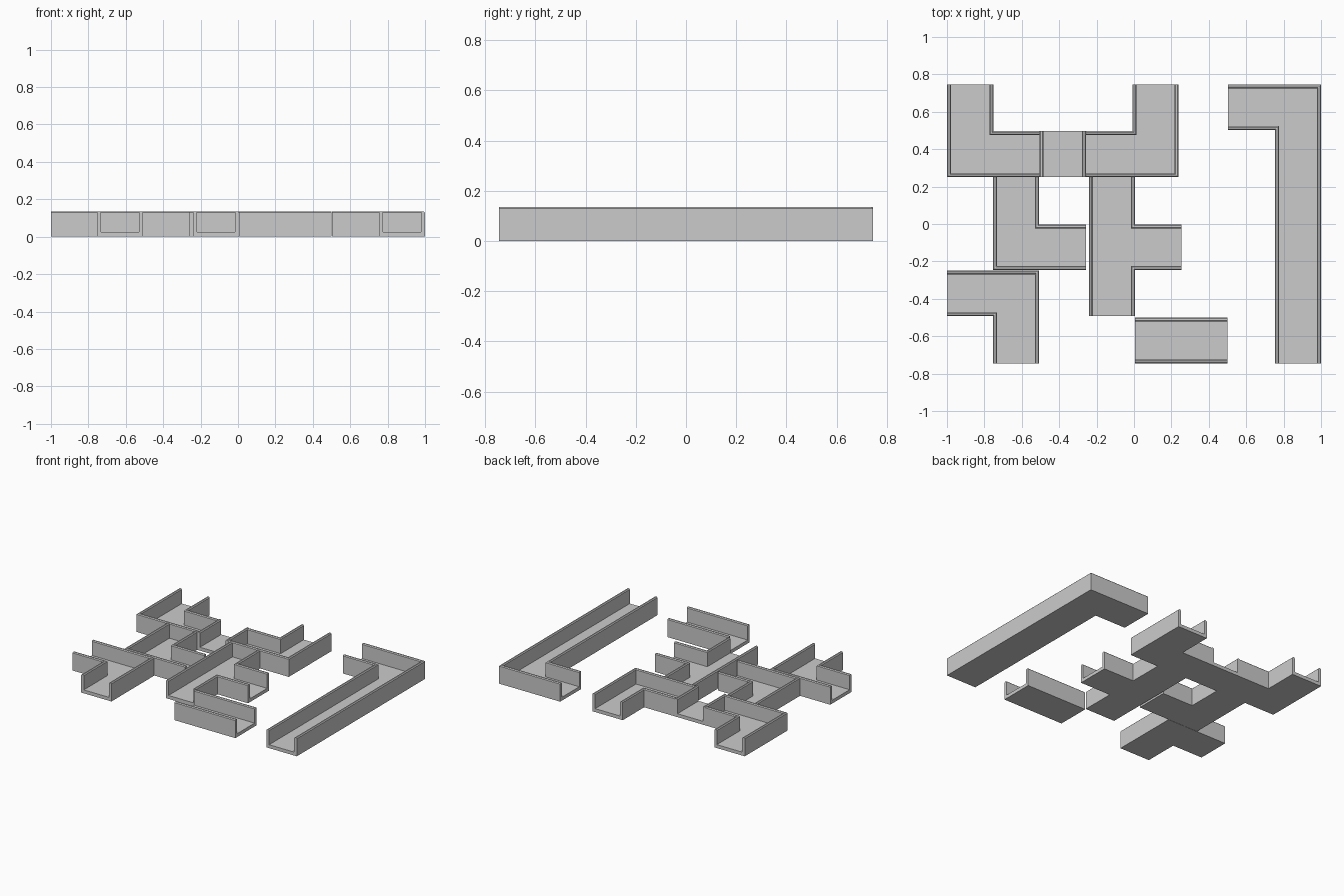
import bpy, bmesh
from mathutils import Vector

if "Cube" in bpy.data.objects:
    bpy.data.objects.remove(bpy.data.objects["Cube"])

FLOOR, TOP, WALL, CH = 0.025, 0.135, 0.021, 0.006
# wall cross-section: (distance inward from outline, height), chamfered top
PROFILE = [(0, FLOOR), (0, TOP - CH), (CH, TOP), (WALL - CH, TOP),
           (WALL, TOP - CH), (WALL, FLOOR)]


def inward(a, b):
    d = (b - a).normalized()
    return Vector((-d.y, d.x))


def channel(name, runs):
    """Trench piece: runs are the walled stretches of a counter-clockwise
    outline; the gaps between runs are open ends."""
    bm = bmesh.new()
    # floor slab
    outline = [p for run in runs for p in run]
    low = [bm.verts.new((x, y, 0)) for x, y in outline]
    high = [bm.verts.new((x, y, FLOOR)) for x, y in outline]
    bm.faces.new(low[::-1])
    bm.faces.new(high)
    for i in range(len(low)):
        j = (i + 1) % len(low)
        bm.faces.new((low[i], low[j], high[j], high[i]))
    # mitred walls
    for run in runs:
        pts = [Vector(p) for p in run]
        rings = []
        for i, p in enumerate(pts):
            n = Vector((0, 0))
            if i > 0:
                n += inward(pts[i - 1], p)
            if i < len(pts) - 1:
                n += inward(p, pts[i + 1])
            rings.append([bm.verts.new((p.x + n.x * d, p.y + n.y * d, z))
                          for d, z in PROFILE])
        for r, s in zip(rings, rings[1:]):
            for k in range(len(PROFILE)):
                m = (k + 1) % len(PROFILE)
                bm.faces.new((r[k], s[k], s[m], r[m]))
        bm.faces.new(rings[0][::-1])
        bm.faces.new(rings[-1])
    bmesh.ops.recalc_face_normals(bm, faces=bm.faces)
    mesh = bpy.data.meshes.new(name)
    bm.to_mesh(mesh)
    bm.free()
    bpy.context.collection.objects.link(bpy.data.objects.new(name, mesh))


# back row: two corners joined by a short crossing piece
channel("back_left_corner", [
    [(-1, .745), (-1, .25), (-.505, .25)],
    [(-.505, .496), (-.752, .496), (-.752, .745)]])
channel("short_straight", [
    [(-.505, .496), (-.505, .25)],
    [(-.257, .25), (-.257, .496)]])
channel("back_middle_corner", [
    [(-.257, .25), (.238, .25), (.238, .745)],
    [(-.007, .745), (-.007, .496), (-.257, .496)]])

# middle and front pieces
channel("middle_corner", [
    [(-.754, .25), (-.754, -.246), (-.257, -.246)],
    [(-.257, -.003), (-.508, -.003), (-.508, .25)]])
channel("front_left_corner", [
    [(-.508, -.745), (-.508, -.248), (-1, -.248)],
    [(-1, -.493), (-.754, -.493), (-.754, -.745)]])
channel("tee_junction", [
    [(-.241, .25), (-.241, -.493)],
    [(.005, -.493), (.005, -.246), (.254, -.246)],
    [(.254, -.003), (.005, -.003), (.005, .25)]])
channel("front_straight", [
    [(.005, -.745), (.5, -.745)],
    [(.5, -.5), (.005, -.5)]])

# long hooked piece on the right
channel("long_corner", [
    [(1, -.745), (1, .745), (.502, .745)],
    [(.502, .502), (.754, .502), (.754, -.745)]])
